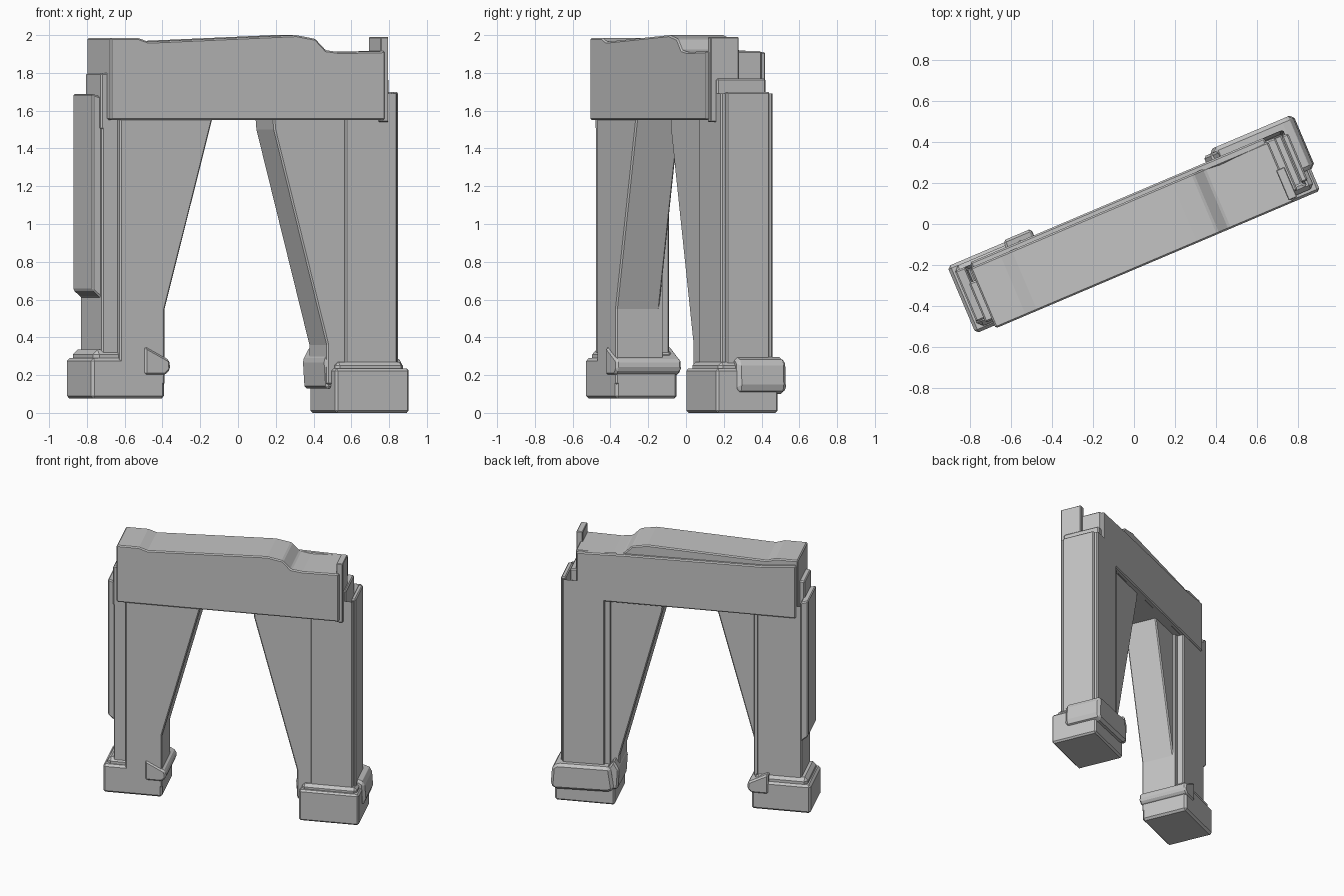
import bpy, bmesh, math
from mathutils import Matrix

cube = bpy.data.objects.get("Cube")
if cube:
    bpy.data.objects.remove(cube, do_unlink=True)

stone = bpy.data.materials.new("grey stone")
stone.use_nodes = True
GREY = (0.55, 0.55, 0.55, 1)
stone.diffuse_color = GREY
stone.node_tree.nodes["Principled BSDF"].inputs["Base Color"].default_value = GREY

# the whole arch stands turned about the vertical axis
TURN = Matrix.Rotation(math.radians(23), 4, "Z")


def slab(name, outline, front, back, bevel=0.008, hollow=0.0):
    """Extrude an outline (length, height) from front to back."""
    bm = bmesh.new()
    rings = [[bm.verts.new((u, v, z)) for u, z in outline] for v in (front, back)]
    bm.faces.new(rings[0])
    bm.faces.new(rings[1][::-1])
    for i in range(len(outline)):
        j = (i + 1) % len(outline)
        bm.faces.new((rings[0][i], rings[1][i], rings[1][j], rings[0][j]))
    bmesh.ops.recalc_face_normals(bm, faces=bm.faces)
    if hollow:
        top = max(bm.faces, key=lambda f: f.calc_center_median().z)
        bmesh.ops.inset_region(bm, faces=[top], thickness=0.025)
        bmesh.ops.translate(bm, verts=top.verts, vec=(0, 0, -hollow))
    mesh = bpy.data.meshes.new(name)
    bm.to_mesh(mesh)
    bm.free()
    mesh.materials.append(stone)
    ob = bpy.data.objects.new(name, mesh)
    bpy.context.collection.objects.link(ob)
    ob.matrix_world = TURN
    if bevel:
        mod = ob.modifiers.new("worn edges", "BEVEL")
        mod.width = bevel
        mod.segments = 1
    return ob


def block(name, u, v, z, **kw):
    rect = [(u[0], z[0]), (u[1], z[0]), (u[1], z[1]), (u[0], z[1])]
    return slab(name, rect, v[0], v[1], **kw)


# lintel with a broken right end
slab("lintel", [(-0.82, 1.55), (0.76, 1.55), (0.76, 1.915), (0.5, 1.91),
                (0.42, 1.92), (0.36, 1.98), (0.25, 2.0), (-0.6, 1.965),
                (-0.66, 1.985), (-0.82, 1.985)], -0.205, 0.115)
slab("lintel_back_ledge", [(-0.81, 1.55), (0.75, 1.55), (0.75, 1.91),
                           (0.4, 1.92), (-0.6, 1.93), (-0.81, 1.95)], 0.1, 0.14)
block("lintel_end_prong", (0.74, 0.785), (-0.19, -0.03), (1.54, 1.99), bevel=0.004)
block("lintel_end_shoulder", (0.7, 0.8), (-0.16, 0.12), (1.55, 1.77))
block("lintel_left_shoulder", (-0.855, -0.78), (-0.16, 0.05), (1.5, 1.8))

# left leg: pillar, cladding, brace
block("left_pillar", (-0.85, -0.53), (-0.16, 0.13), (0.2, 1.65), hollow=0.1)
slab("left_outer_cladding", [(-0.84, 0.6), (-0.86, 0.62), (-0.895, 0.65),
                             (-0.895, 1.69), (-0.84, 1.67)], -0.14, 0.13)
slab("left_brace", [(-0.76, 0.15), (-0.5, 0.15), (-0.5, 0.55),
                    (-0.225, 1.56), (-0.76, 1.56)], -0.19, 0.06)
block("left_inner_rib", (-0.56, -0.5), (0.03, 0.08), (0.2, 1.56), bevel=0.004)

# right leg: pillar, end panel, brace
block("right_pillar", (0.55, 0.85), (-0.16, 0.14), (0.2, 1.7), hollow=0.12)
block("right_end_panel", (0.83, 0.865), (-0.135, 0.115), (0.2, 1.7))
slab("right_brace", [(0.45, 0.15), (0.6, 0.15), (0.6, 1.56), (0.14, 1.56),
                     (0.145, 1.5), (0.45, 0.36)], -0.15, 0.1)
block("right_inner_rib", (0.51, 0.57), (0.04, 0.12), (0.2, 1.56), bevel=0.004)

# feet and the collars around them
block("left_foot", (-0.92, -0.5), (-0.19, 0.165), (0.075, 0.29), bevel=0.015)
block("left_foot_cap", (-0.895, -0.52), (-0.17, 0.15), (0.25, 0.335), bevel=0.025)
slab("left_collar", [(-0.62, 0.2), (-0.5, 0.2), (-0.47, 0.23), (-0.475, 0.28),
                     (-0.62, 0.355)], -0.2, 0.175, bevel=0.012)
block("right_foot", (0.475, 0.9), (-0.205, 0.15), (0.0, 0.235), bevel=0.012)
block("right_foot_cap", (0.49, 0.88), (-0.18, 0.15), (0.2, 0.27), bevel=0.02)
slab("right_collar", [(0.475, 0.13), (0.52, 0.11), (0.9, 0.1), (0.925, 0.13),
                      (0.915, 0.27), (0.88, 0.295), (0.5, 0.3)], -0.09, 0.19, bevel=0.02)
slab("right_inner_collar", [(0.45, 0.13), (0.52, 0.13), (0.53, 0.27),
                            (0.48, 0.35), (0.44, 0.28)], -0.14, 0.17, bevel=0.012)
